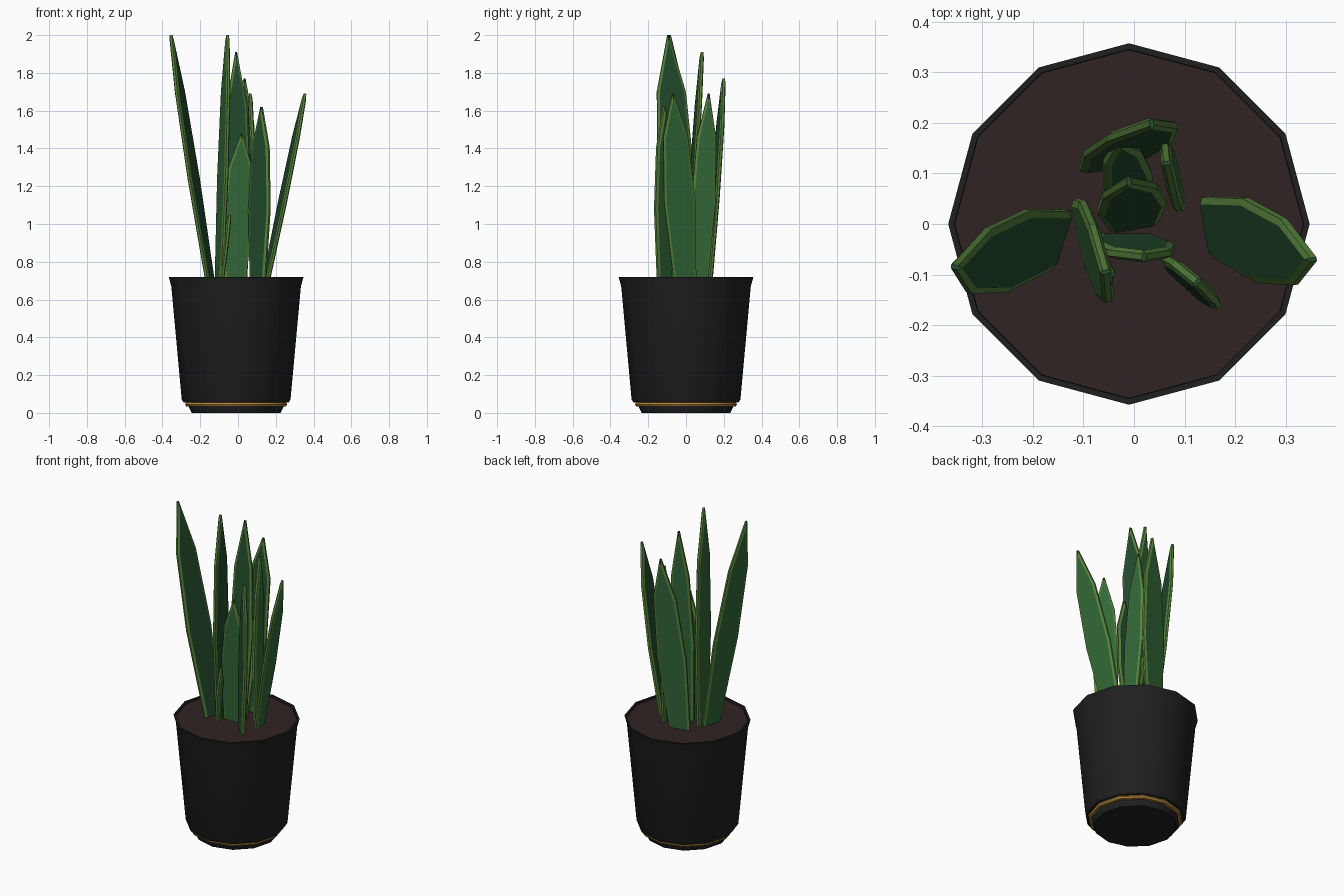
import bpy, bmesh, math
from mathutils import Vector

cube = bpy.data.objects.get("Cube")
if cube:
    bpy.data.objects.remove(cube, do_unlink=True)


def material(name, srgb):
    rgb = [(c / 255 / 12.92) if c < 11 else ((c / 255 + 0.055) / 1.055) ** 2.4 for c in srgb]
    mat = bpy.data.materials.new(name)
    mat.use_nodes = True
    mat.diffuse_color = (*rgb, 1)
    mat.node_tree.nodes["Principled BSDF"].inputs["Base Color"].default_value = (*rgb, 1)
    return mat


BLACK = material("pot_black", (32, 32, 32))
GOLD = material("trim_gold", (176, 132, 58))
SOIL = material("soil_brown", (48, 36, 36))
INNER = material("leaf_dark_green", (35, 76, 45))
OUTER = material("leaf_green", (50, 104, 55))
RIM = material("leaf_edge_green", (86, 130, 60))


def finish(name, bm, mats, smooth=None):
    bmesh.ops.remove_doubles(bm, verts=bm.verts, dist=1e-5)
    bmesh.ops.recalc_face_normals(bm, faces=bm.faces)
    mesh = bpy.data.meshes.new(name)
    bm.to_mesh(mesh)
    bm.free()
    for m in mats:
        mesh.materials.append(m)
    obj = bpy.data.objects.new(name, mesh)
    bpy.context.collection.objects.link(obj)
    if smooth:
        bpy.ops.object.select_all(action='DESELECT')
        obj.select_set(True)
        bpy.context.view_layer.objects.active = obj
        bpy.ops.object.shade_smooth_by_angle(angle=math.radians(smooth))
    return obj


def loft(bm, rings, colour=lambda column: 0):
    """Join rings of points with quads and cap both ends."""
    loops = [[bm.verts.new(p) for p in ring] for ring in rings]
    n = len(loops[0])
    for low, high in zip(loops, loops[1:]):
        for i in range(n):
            j = (i + 1) % n
            bm.faces.new((low[i], low[j], high[j], high[i])).material_index = colour(i)
    bm.faces.new(loops[0][::-1])
    bm.faces.new(loops[-1])


def lathe(name, profile, mat, sides=12):
    bm = bmesh.new()
    turns = [2 * math.pi * i / sides for i in range(sides)]
    loft(bm, [[(-0.01 + r * math.cos(a), r * math.sin(a), z) for a in turns]
              for r, z in profile])
    return finish(name, bm, [mat], 35)


# Pot with a thin lip, gold trim ring and a recessed foot
lathe("pot", [(0.255, 0.055), (0.278, 0.055), (0.288, 0.07), (0.343, 0.67),
              (0.357, 0.72), (0.345, 0.72), (0.343, 0.695)], BLACK)
lathe("trim_ring", [(0.25, 0.033), (0.264, 0.035), (0.27, 0.045),
                    (0.264, 0.056), (0.25, 0.058)], GOLD)
lathe("foot", [(0.235, 0), (0.25, 0.03), (0.25, 0.06)], BLACK)
lathe("soil", [(0.343, 0.69), (0.345, 0.708)], SOIL)


def leaf(name, base, tip, heading, width):
    """Pointed blade: dark inner panel, lighter outer panel, pale bevelled rim."""
    base, tip = Vector((*base, 0.69)), Vector(tip)
    across = Vector((math.cos(math.radians(heading)), math.sin(math.radians(heading)), 0))
    up = (tip - base).normalized()
    normal = across.cross(up).normalized()
    thick, border = normal * 0.012, across * 0.013
    rings = []
    for t, scale in ((0, 0.7), (0.42, 1), (0.77, 0.78), (1, 0)):
        mid = base.lerp(tip, t)
        half = across * width * scale / 2
        if scale:
            a, b, pa, pb = mid - half, mid + half, mid - half + border, mid + half - border
        else:
            a, b = mid - border * 0.3, mid + border * 0.3
            pa = pb = mid - up * 0.03
        rings.append([a - thick / 2, a + thick / 2, pa + thick, pb + thick,
                      b + thick / 2, b - thick / 2, pb - thick, pa - thick])
    bm = bmesh.new()
    loft(bm, rings, lambda column: {2: 0, 6: 1}.get(column, 2))
    return finish(name, bm, [INNER, OUTER, RIM])


# Leaves: base, tip, heading across the blade, width
leaf("left_spread_leaf", (-0.147, -0.03), (-0.355, -0.085, 2.0), 73, 0.17)
leaf("right_spread_leaf", (0.147, -0.005), (0.355, -0.07, 1.69), -80, 0.17)
leaf("tall_side_leaf", (-0.1, -0.02), (-0.055, -0.095, 2.0), 102, 0.2)
leaf("back_leaf", (-0.045, 0.12), (0.035, 0.2, 1.77), 10, 0.18)
leaf("tall_centre_leaf", (0, 0), (-0.01, 0.085, 1.91), 10, 0.14)
leaf("back_side_leaf", (0.085, 0.07), (0.065, 0.12, 1.69), -80, 0.13)
leaf("inner_leaf", (0, 0.03), (-0.03, 0.165, 1.36), 20, 0.1)
leaf("front_side_leaf", (0.105, -0.115), (0.125, -0.115, 1.62), -42, 0.15)
leaf("front_leaf", (-0.015, -0.03), (0.02, -0.065, 1.48), 180, 0.16)
leaf("short_leaf", (-0.09, -0.07), (-0.045, -0.1, 1.05), -80, 0.07)
